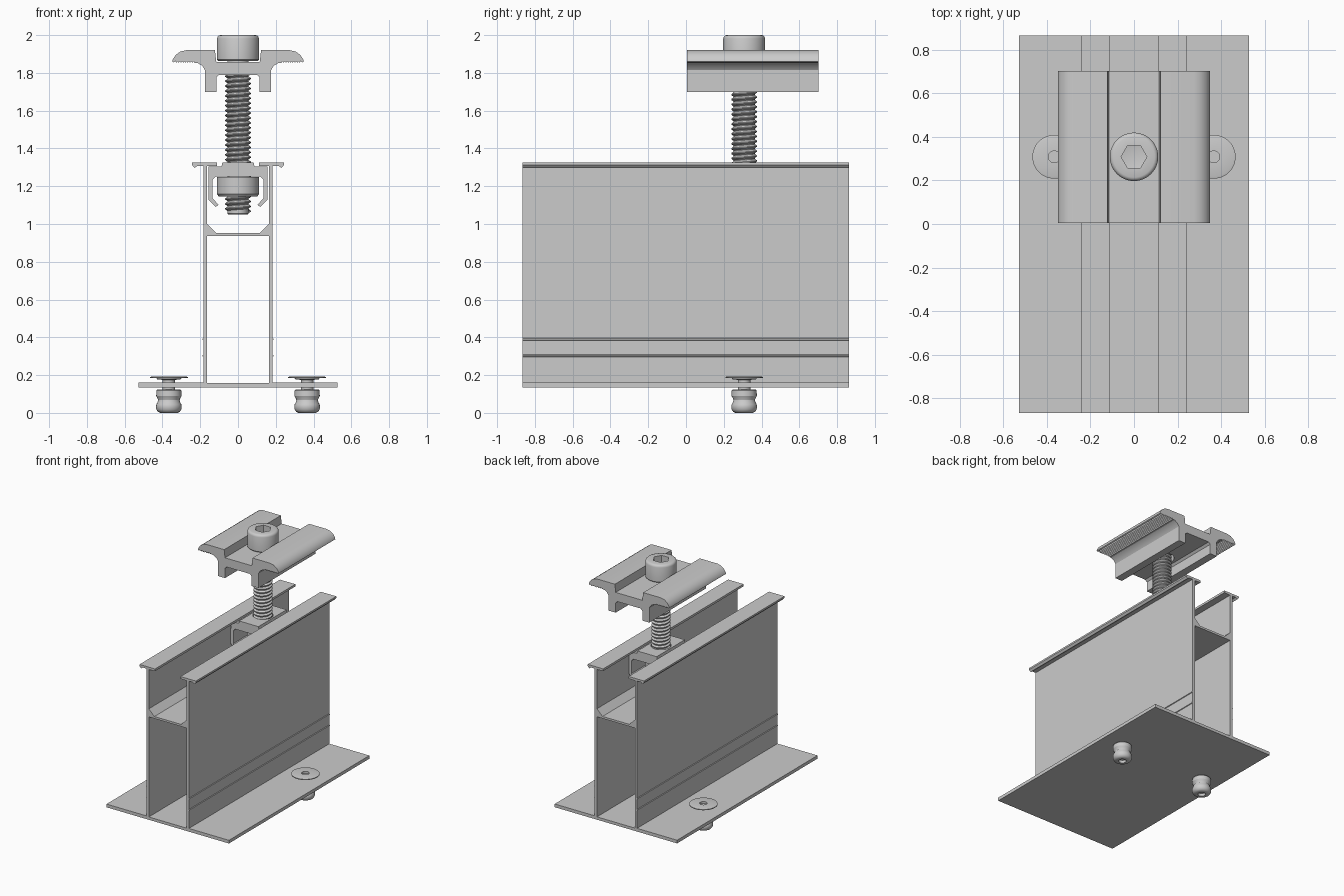
import bpy, bmesh
from math import sin, cos, tau, pi

if "Cube" in bpy.data.objects:
    bpy.data.objects.remove(bpy.data.objects["Cube"])

BOLT_Y = 0.308


def finish(name, bm):
    bmesh.ops.remove_doubles(bm, verts=bm.verts, dist=1e-5)
    bmesh.ops.recalc_face_normals(bm, faces=bm.faces)
    me = bpy.data.meshes.new(name)
    bm.to_mesh(me)
    bm.free()
    ob = bpy.data.objects.new(name, me)
    bpy.context.collection.objects.link(ob)
    return ob


def mirrored(half):
    return half + [(-x, z) for x, z in reversed(half)]


def extrusion(name, loops, y0, y1):
    """Extrude front-view (x, z) loops along y; inner loops become holes."""
    cu = bpy.data.curves.new(name, 'CURVE')
    cu.dimensions, cu.fill_mode = '2D', 'BOTH'
    cu.extrude = (y1 - y0) / 2
    for loop in loops:
        sp = cu.splines.new('POLY')
        sp.points.add(len(loop) - 1)
        for p, (x, z) in zip(sp.points, loop):
            p.co = (x, z, 0, 1)
        sp.use_cyclic_u = True
    tmp = bpy.data.objects.new(name + "_curve", cu)
    me = bpy.data.meshes.new_from_object(tmp)
    bm = bmesh.new()
    bm.from_mesh(me)
    bpy.data.objects.remove(tmp)
    bpy.data.meshes.remove(me)
    for v in bm.verts:
        x, z, d = v.co
        v.co = (x, (y0 + y1) / 2 - d, z)
    return finish(name, bm)


def lathe(name, profile, x, y, n=48):
    """Spin an (r, z) profile that starts and ends on the axis."""
    bm = bmesh.new()
    rings = [[bm.verts.new((x + r * cos(tau * i / n), y + r * sin(tau * i / n), z))
              for i in range(n)] if r else [bm.verts.new((x, y, z))] for r, z in profile]
    for a, b in zip(rings, rings[1:]):
        for i in range(n):
            j = (i + 1) % n
            if len(a) == 1:
                bm.faces.new((a[0], b[j], b[i]))
            elif len(b) == 1:
                bm.faces.new((a[i], a[j], b[0]))
            else:
                bm.faces.new((a[i], a[j], b[j], b[i]))
    return finish(name, bm)


def cut(ob, cutter):
    m = ob.modifiers.new("cut", 'BOOLEAN')
    m.operation, m.object, m.solver = 'DIFFERENCE', cutter, 'EXACT'
    bpy.context.view_layer.objects.active = ob
    bpy.ops.object.modifier_apply(modifier=m.name)
    bpy.data.objects.remove(cutter)


# Rail: base plate, two walls with ridges, lipped flanges and a chamfered web
ridge = [(0.183, -0.006), (0.188, -0.003), (0.188, 0.003), (0.183, 0.006)]
rail_half = [(0.528, 0.135), (0.528, 0.16), (0.183, 0.16)]
for h in (0.302, 0.39):
    rail_half += [(x, h + d) for x, d in ridge]
rail_half += [(0.183, 1.308), (0.215, 1.308), (0.23, 1.297), (0.243, 1.312), (0.243, 1.325),
              (0.11, 1.325), (0.11, 1.308), (0.163, 1.306), (0.163, 1.0), (0.115, 0.953)]
rail_hole = mirrored([(0.163, 0.157), (0.163, 0.937)])
extrusion("rail", [mirrored(rail_half), rail_hole], -0.866, 0.864)

# Clamp: rounded wings with a serrated underside, two legs and a centre recess
clamp_half = [(0.115, 1.858), (0.122, 1.92), (0.275, 1.92), (0.305, 1.913), (0.33, 1.895),
              (0.345, 1.873), (0.348, 1.86), (0.34, 1.855)]
for k in range(9):
    clamp_half += [(0.332 - 0.012 * k, 1.862), (0.326 - 0.012 * k, 1.853)]
clamp_half += [(0.215, 1.853), (0.19, 1.838), (0.175, 1.815), (0.175, 1.70),
               (0.115, 1.70), (0.115, 1.775), (0.1, 1.79)]
clamp = extrusion("clamp", [mirrored(clamp_half)], 0.004, 0.702)
cut(clamp, lathe("hole_cutter", [(0, 1.7), (0.08, 1.7), (0.08, 1.95), (0, 1.95)], 0, BOLT_Y + 0.008))

# Channel insert with hooked legs that hangs under the rail flanges
insert_half = [(0.083, 1.325), (0.087, 1.305), (0.155, 1.305), (0.157, 1.13), (0.118, 1.09),
               (0.103, 1.102), (0.134, 1.135), (0.134, 1.235), (0.118, 1.252)]
insert = extrusion("channel_insert", [mirrored(insert_half)], 0.133, 0.48)
cut(insert, lathe("hole_cutter", [(0, 1.2), (0.072, 1.2), (0.072, 1.4), (0, 1.4)], 0, BOLT_Y))

# Nut
lathe("nut", [(0, 1.25), (0.112, 1.25), (0.112, 1.158), (0.102, 1.146), (0, 1.146)], 0, BOLT_Y)

# Bolt head with hex socket
head = lathe("bolt_head", [(0, 1.863), (0.104, 1.863), (0.111, 1.87), (0.111, 1.982), (0.108, 1.991),
                           (0.102, 1.997), (0.094, 2.0), (0, 2.0)], 0, BOLT_Y)
cut(head, lathe("socket_cutter", [(0, 1.915), (0.059, 1.925), (0.059, 2.05), (0, 2.05)], 0, BOLT_Y, 6))

# Threaded shank: solid core plus a helical thread
lathe("bolt_core", [(0, 1.05), (0.05, 1.05), (0.056, 1.056), (0.056, 1.87), (0, 1.87)], 0, BOLT_Y, 24)
S, PITCH, TURNS = 24, 0.026, 30
bm = bmesh.new()


def rail_pts(r, dz):
    return [bm.verts.new((r * cos(tau * i / S), BOLT_Y + r * sin(tau * i / S),
                          1.055 + PITCH * i / S + dz)) for i in range(S * TURNS + 1)]


strands = [rail_pts(0.054, 0), rail_pts(0.068, PITCH * 0.38),
           rail_pts(0.068, PITCH * 0.58), rail_pts(0.054, PITCH * 0.98)]
for a, b in zip(strands, strands[1:]):
    for i in range(S * TURNS):
        bm.faces.new((a[i], a[i + 1], b[i + 1], b[i]))
finish("bolt_thread", bm)

# Rivets: flat head disc, shank through the plate, bulged tail with a bore
rivet = [(0, 0.178), (0.027, 0.178), (0.027, 0.193), (0.09, 0.193), (0.1, 0.19), (0.1, 0.184),
         (0.066, 0.184), (0.062, 0.177), (0.033, 0.175), (0.033, 0.125), (0.06, 0.125),
         (0.066, 0.119), (0.067, 0.09), (0.06, 0.077), (0.057, 0.067), (0.06, 0.056),
         (0.066, 0.045), (0.068, 0.034), (0.066, 0.018), (0.058, 0.006), (0.046, 0.0),
         (0.027, 0.0), (0.024, 0.02), (0, 0.02)]
for side, x in (("left", -0.366), ("right", 0.366)):
    lathe("rivet_" + side, rivet, x, BOLT_Y)

# Smooth the round parts, keep hard edges
bpy.ops.object.select_all(action='SELECT')
bpy.context.view_layer.objects.active = head
bpy.ops.object.shade_smooth_by_angle(angle=pi / 6)
